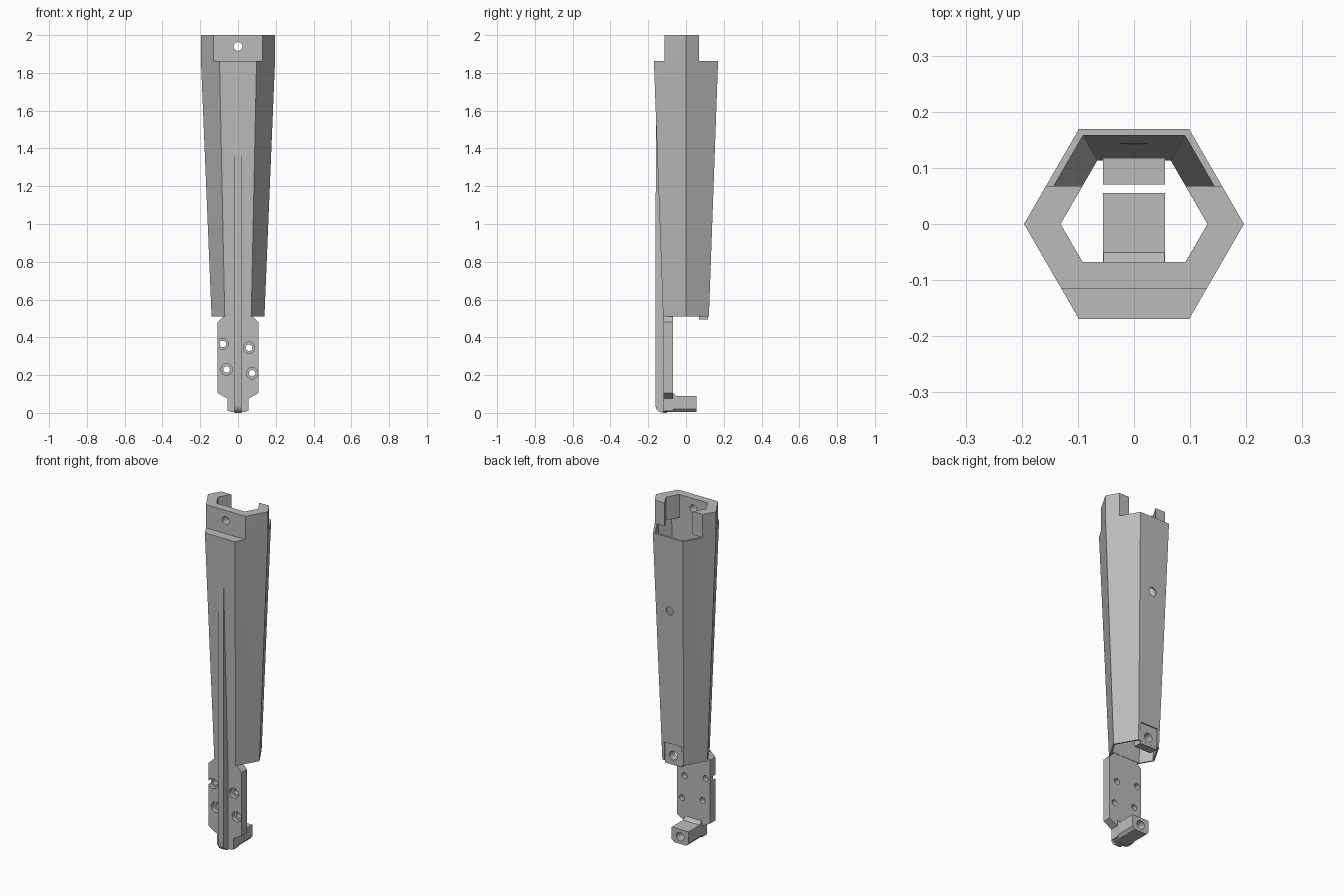
import bpy, bmesh, math
from mathutils import Vector

if "Cube" in bpy.data.objects:
    bpy.data.objects.remove(bpy.data.objects["Cube"])

grey = bpy.data.materials.new("plain_grey")
grey.use_nodes = True
COLOR = (0.5, 0.5, 0.5, 1)
grey.diffuse_color = COLOR
grey.node_tree.nodes["Principled BSDF"].inputs["Base Color"].default_value = COLOR


def loft(name, rings):
    """Closed solid through matching rings of points."""
    bm = bmesh.new()
    loops = [[bm.verts.new(p) for p in ring] for ring in rings]
    n = len(loops[0])
    for a, b in zip(loops, loops[1:]):
        for i in range(n):
            j = (i + 1) % n
            bm.faces.new((a[i], a[j], b[j], b[i]))
    bm.faces.new(loops[0][::-1])
    bm.faces.new(loops[-1])
    bmesh.ops.recalc_face_normals(bm, faces=bm.faces)
    mesh = bpy.data.meshes.new(name)
    bm.to_mesh(mesh)
    bm.free()
    mesh.materials.append(grey)
    obj = bpy.data.objects.new(name, mesh)
    bpy.context.collection.objects.link(obj)
    return obj


def box(name, x, y0, y1, z0, z1):
    return loft(name, [[(-x, y0, z), (x, y0, z), (x, y1, z), (-x, y1, z)] for z in (z0, z1)])


def along_y(name, x, z, r0, r1, y0, y1, sides=32):
    ring = lambda r, y: [(x + r * math.cos(math.tau * i / sides), y,
                          z + r * math.sin(math.tau * i / sides)) for i in range(sides)]
    return loft(name, [ring(r0, y0), ring(r1, y1)])


def hexagon(r, z, front=None):
    """Hexagon with points on x; the front flat can be moved back."""
    a = r * math.sqrt(3) / 2
    f = a if front is None else front
    xf = r - f / math.sqrt(3)
    return [(r, 0, z), (r / 2, a, z), (-r / 2, a, z), (-r, 0, z), (-xf, -f, z), (xf, -f, z)]


def cut(obj, *cutters):
    for c in cutters:
        c.hide_render = True
        mod = obj.modifiers.new("cut", "BOOLEAN")
        mod.operation, mod.solver, mod.object = "DIFFERENCE", "EXACT", c
        bpy.context.view_layer.objects.active = obj
        bpy.ops.object.modifier_apply(modifier=mod.name)
        bpy.data.objects.remove(c)


R_TOP, R_LOW, BORE, INNER = 0.196, 0.14, 0.131, 0.068
Z_LOW, Z_STEP = 0.51, 1.862

# Tapered hexagonal tube with a thick front wall and a notched collar
tube = loft("hexagonal_tube", [hexagon(R_LOW, Z_LOW), hexagon(R_TOP, Z_STEP), hexagon(R_TOP, 2)])
cut(tube,
    loft("cavity", [hexagon(BORE - 0.002, Z_LOW - 0.05, INNER), hexagon(0.182, Z_STEP + 0.001, INNER)]),
    loft("collar_bore", [hexagon(BORE, 1.8, INNER), hexagon(BORE, 2.1, INNER)]),
    box("rear_notch", 0.3, INNER, 0.3, Z_STEP, 2.1),
    box("front_step", 0.3, -0.3, -0.115, Z_STEP, 2.1),
    box("lower_flat", 0.055, 0.118, 0.2, 0.4, 0.62),
    along_y("collar_hole", 0, 1.94, 0.023, 0.023, -0.2, 0),
    along_y("rear_hole", 0, 1.42, 0.024, 0.024, 0.05, 0.3),
    along_y("lower_hole", 0, 0.55, 0.026, 0.026, 0.05, 0.3))

# Screw tab inside the lower rear edge
tab = box("rear_tab", 0.055, 0.07, 0.1175, 0.495, 0.6)
cut(tab, along_y("tab_hole", 0, 0.55, 0.026, 0.026, 0, 0.3))

# Mounting plate below the tube
half = [(0.055, 0.01), (0.055, 0.075), (0.108, 0.105), (0.108, 0.48), (0.075, 0.512)]
outline = half + [(-x, z) for x, z in reversed(half)]
plate = loft("mounting_plate", [[(x, y, z) for x, z in outline] for y in (-0.12, -0.07)])
for x, z in [(-0.08, 0.365), (0.058, 0.345), (-0.06, 0.23), (0.075, 0.21)]:
    cut(plate,
        along_y("screw_hole", x, z, 0.017, 0.017, -0.2, 0),
        along_y("screw_recess", x, z, 0.03, 0.03, -0.15, -0.098))

# Front rib with a rounded lower end
arc = [(-0.12 - 0.042 * math.sin(t * math.pi / 12), 0.042 - 0.042 * math.cos(t * math.pi / 12))
       for t in range(7)]
side = arc + [(-0.162, 0.5), (-0.159, 1.58), (-0.1, 1.58), (-0.1, 0)]
loft("front_rib", [[(x, y, z) for y, z in side] for x in (-0.018, 0.018)])

# Foot with chamfered underside and an end hole
section = [(-0.055, 0.09), (-0.055, 0.02), (-0.04, 0.004), (0.04, 0.004), (0.055, 0.02), (0.055, 0.09)]
foot = loft("foot", [[(x, y, z) for x, z in section] for y in (-0.119, 0.055)])
cut(foot, along_y("foot_hole", 0, 0.047, 0.025, 0.025, -0.04, 0.1))

# Sloped gusset between plate and foot
loft("foot_gusset", [[(x, -0.075, 0.08), (x, -0.05, 0.089), (x, -0.069, 0.108)] for x in (-0.054, 0.054)])

# Smooth hole walls, crisp edges
for obj in bpy.context.view_layer.objects:
    obj.select_set(obj.type == "MESH")
bpy.context.view_layer.objects.active = tube
bpy.ops.object.shade_smooth_by_angle(angle=math.radians(25))
